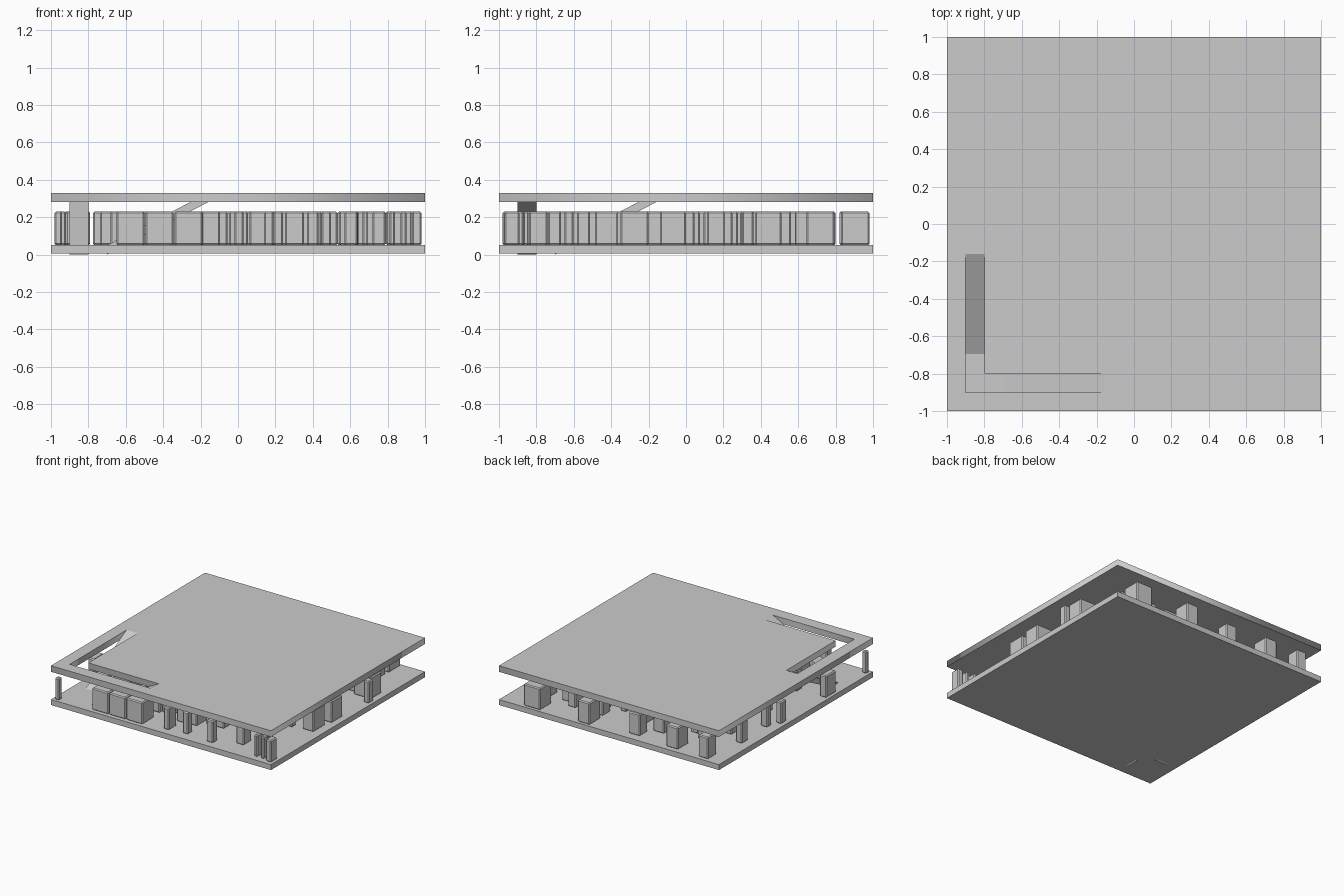
import bpy, bmesh, random

if "Cube" in bpy.data.objects:
    bpy.data.objects.remove(bpy.data.objects["Cube"])

random.seed(7)
FLOOR, BLOCK_TOP, ROOF_LOW, ROOF_TOP = 0.052, 0.23, 0.28, 0.33


def mesh_object(name, bm):
    bmesh.ops.recalc_face_normals(bm, faces=bm.faces)
    me = bpy.data.meshes.new(name)
    bm.to_mesh(me)
    bm.free()
    ob = bpy.data.objects.new(name, me)
    bpy.context.collection.objects.link(ob)
    return ob


def add_box(bm, x0, x1, y0, y1, z0, z1):
    verts = bmesh.ops.create_cube(bm, size=1)["verts"]
    for v in verts:
        v.co = (x0 + (x1 - x0) * (v.co.x + 0.5),
                y0 + (y1 - y0) * (v.co.y + 0.5),
                z0 + (z1 - z0) * (v.co.z + 0.5))


# lower slab
bm = bmesh.new()
add_box(bm, -1, 1, -1, 1, 0.007, FLOOR)
mesh_object("lower_slab", bm)

# upper slab: square outline with an L-shaped opening
outlines = [[(-1, -1), (1, -1), (1, 1), (-1, 1)],
            [(-0.9, -0.9), (-0.16, -0.9), (-0.16, -0.8),
             (-0.8, -0.8), (-0.8, -0.16), (-0.9, -0.16)]]
cu = bpy.data.curves.new("upper_slab", "CURVE")
cu.dimensions = "2D"
cu.fill_mode = "BOTH"
cu.extrude = (ROOF_TOP - ROOF_LOW) / 2
for pts in outlines:
    sp = cu.splines.new("POLY")
    sp.points.add(len(pts) - 1)
    for p, (x, y) in zip(sp.points, pts):
        p.co = (x, y, 0, 1)
    sp.use_cyclic_u = True
slab = bpy.data.objects.new("upper_slab", cu)
slab.location.z = (ROOF_TOP + ROOF_LOW) / 2
bpy.context.collection.objects.link(slab)
bpy.context.view_layer.objects.active = slab
slab.select_set(True)
bpy.ops.object.convert(target="MESH")


# two ramps climbing from the floor to the opening ends
def ramp(name, along_y):
    bm = bmesh.new()
    profile = [(-0.7, 0), (-0.16, ROOF_LOW), (-0.16, ROOF_TOP), (-0.7, 0.05)]
    rows = []
    for w in (-0.9, -0.8):
        rows.append([bm.verts.new((w, t, z) if along_y else (t, w, z)) for t, z in profile])
    for row in rows:
        bm.faces.new(row)
    for i in range(4):
        j = (i + 1) % 4
        bm.faces.new((rows[0][i], rows[0][j], rows[1][j], rows[1][i]))
    mesh_object(name, bm)


ramp("ramp_x", False)
ramp("ramp_y", True)

# blocks seen along the rim: x, y, width, depth
rim = [(-0.98, -0.98, .04, .04), (-0.65, -0.97, .15, .07), (-0.495, -0.97, .15, .07),
       (-0.34, -0.97, .15, .15), (-0.02, -0.94, .05, .1), (0.14, -0.92, .05, .06),
       (0.37, -0.94, .06, .06), (0.57, -0.84, .07, .1), (0.81, -0.95, .03, .08),
       (0.87, -0.95, .03, .06), (0.93, -0.97, .05, .08),
       (0.83, -0.35, .1, .15), (0.81, -0.14, .14, .14), (0.93, 0.3, .05, .06),
       (0.79, 0.37, .16, .14), (0.64, 0.83, .15, .15),
       (0.19, 0.84, .11, .14), (-0.23, 0.83, .1, .1), (-0.6, 0.82, .11, .14),
       (-0.88, 0.86, .09, .11), (-0.93, 0.52, .06, .08), (-0.92, 0.2, .06, .06),
       (-0.97, 0.08, .05, .07), (-0.98, -0.55, .06, .13)]
blocks = [(x, x + w, y, y + d) for x, y, w, d in rim]
ramp_zones = [(-0.9, -0.16, -0.9, -0.8), (-0.9, -0.8, -0.9, -0.16)]


def clear(b):
    return all(b[1] < o[0] or b[0] > o[1] or b[3] < o[2] or b[2] > o[3]
               for o in blocks + ramp_zones)


# scattered blocks filling the interior
for _ in range(1500):
    w, d = (random.choice((0.05, 0.07, 0.1, 0.15, 0.155)) for _ in range(2))
    x, y = random.uniform(-0.78, 0.8 - w), random.uniform(-0.78, 0.82 - d)
    b = (x, x + w, y, y + d)
    if len(blocks) < 95 and clear(b):
        blocks.append(b)

bm = bmesh.new()
for x0, x1, y0, y1 in blocks:
    add_box(bm, x0, x1, y0, y1, FLOOR - 0.002, BLOCK_TOP)
ob = mesh_object("spacer_blocks", bm)
bev = ob.modifiers.new("chamfer", "BEVEL")
bev.width = 0.008
bev.segments = 1
